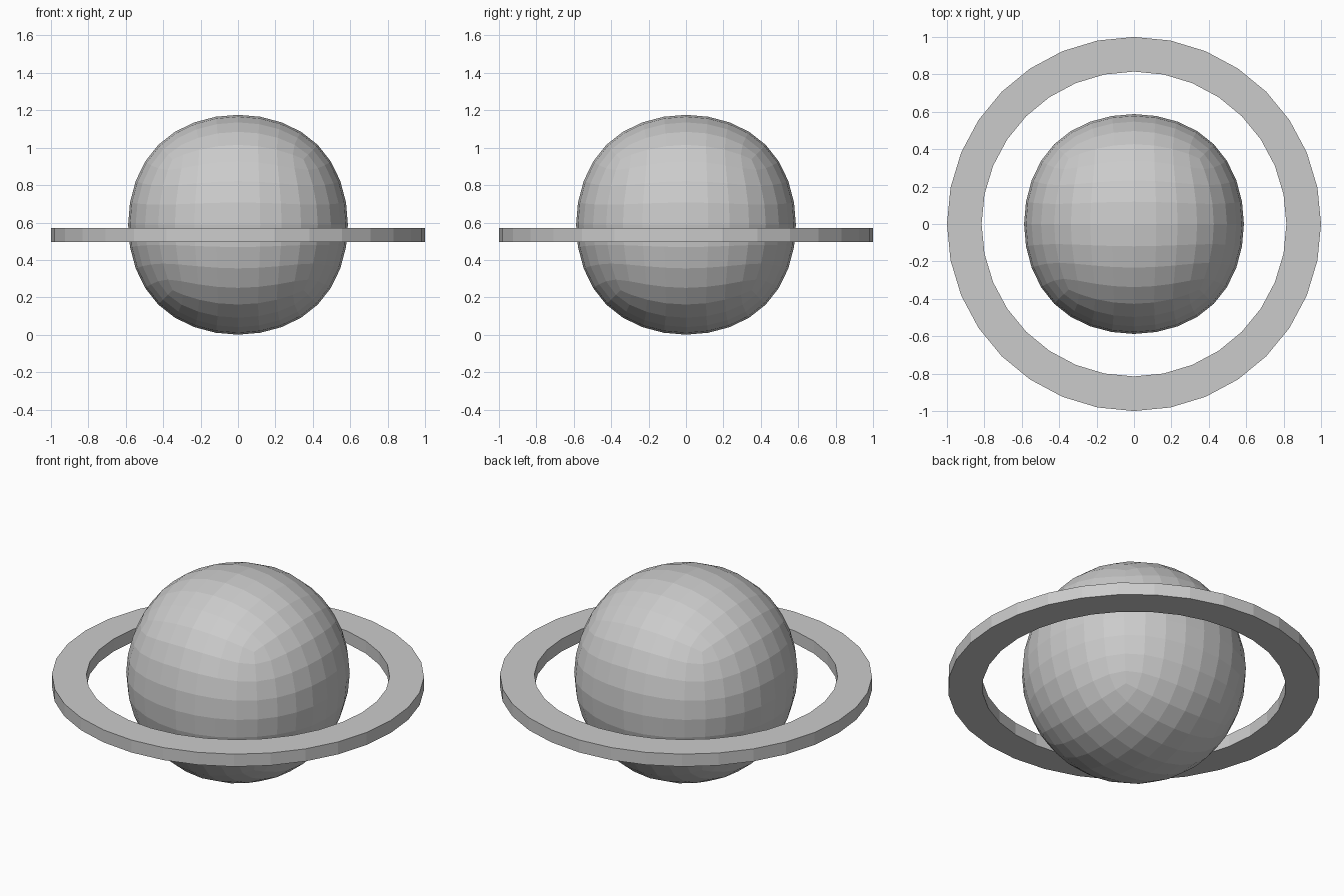
import bpy, bmesh
from math import cos, sin, tau

if "Cube" in bpy.data.objects:
    bpy.data.objects.remove(bpy.data.objects["Cube"])

# Planet: subdivided cube, flat faces
bpy.ops.mesh.primitive_cube_add(size=1.40, location=(0, 0, 0.588))
planet = bpy.context.object
planet.name = "planet"
sub = planet.modifiers.new("round", 'SUBSURF')
sub.levels = sub.render_levels = 3
bpy.ops.object.modifier_apply(modifier=sub.name)
bpy.ops.object.shade_flat()

# Ring: rectangular section swept around 32 sides
SIDES = 32
section = [(0.815, 0.497), (1.0, 0.497), (1.0, 0.571), (0.815, 0.571)]
bm = bmesh.new()
loops = []
for i in range(SIDES):
    a = tau * i / SIDES
    loops.append([bm.verts.new((r * cos(a), r * sin(a), z)) for r, z in section])
for i in range(SIDES):
    p, q = loops[i], loops[(i + 1) % SIDES]
    for j in range(4):
        k = (j + 1) % 4
        bm.faces.new((p[j], q[j], q[k], p[k]))
bmesh.ops.recalc_face_normals(bm, faces=bm.faces)
mesh = bpy.data.meshes.new("ring")
bm.to_mesh(mesh)
bm.free()
bpy.context.collection.objects.link(bpy.data.objects.new("ring", mesh))
